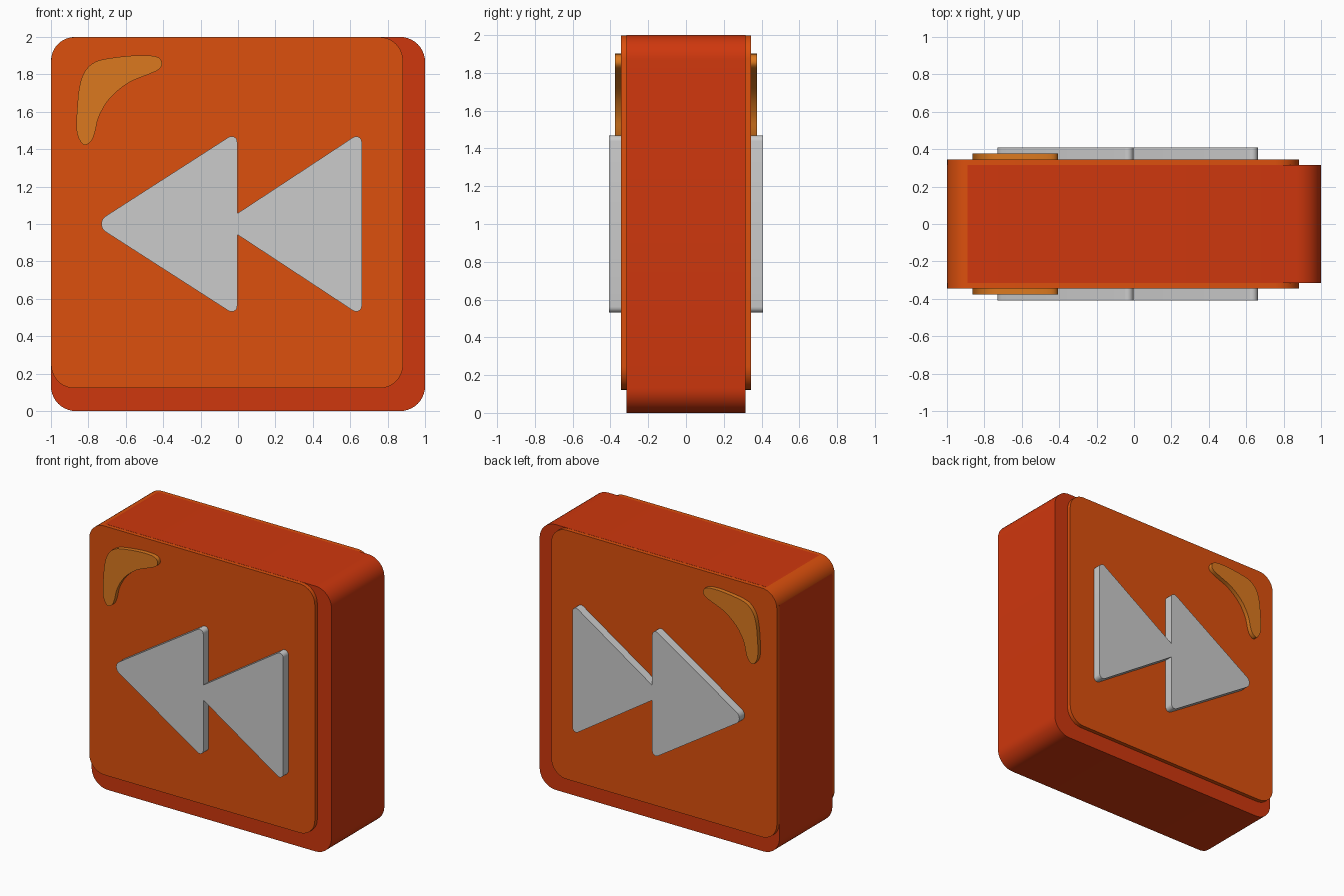
import bpy, bmesh, math
from mathutils import Vector

if "Cube" in bpy.data.objects:
    bpy.data.objects.remove(bpy.data.objects["Cube"])


def rounded(corners, steps=10):
    """Outline from (x, z, radius) corners; radius 0 stays sharp."""
    out = []
    n = len(corners)
    for i, (x, z, r) in enumerate(corners):
        p = Vector((x, z))
        if r == 0:
            out.append(p)
            continue
        a = (Vector(corners[i - 1][:2]) - p).normalized()
        b = (Vector(corners[(i + 1) % n][:2]) - p).normalized()
        half = a.angle(b) / 2
        centre = p + (a + b).normalized() * (r / math.sin(half))
        start = p + a * (r / math.tan(half)) - centre
        end = p + b * (r / math.tan(half)) - centre
        total = math.pi - 2 * half
        for k in range(steps + 1):
            t = k / steps
            out.append(centre + (start * math.sin((1 - t) * total)
                                 + end * math.sin(t * total)) / math.sin(total))
    return out


def smooth_loop(pts, steps=4):
    """Closed Catmull-Rom curve through the points."""
    p = [Vector(q) for q in pts]
    n = len(p)
    out = []
    for i in range(n):
        a, b, c, d = p[i - 1], p[i], p[(i + 1) % n], p[(i + 2) % n]
        for k in range(steps):
            t = k / steps
            out.append(0.5 * (2 * b + (c - a) * t + (2 * a - 5 * b + 4 * c - d) * t ** 2
                              + (3 * b - a - 3 * c + d) * t ** 3))
    return out


def prism(name, outline, depth, color=None):
    """Extrude an x-z outline symmetrically from -depth to +depth in y."""
    bm = bmesh.new()
    face = bm.faces.new([bm.verts.new((p.x, -depth, p.y)) for p in outline])
    new = bmesh.ops.extrude_face_region(bm, geom=[face])["geom"]
    bmesh.ops.translate(bm, vec=(0, 2 * depth, 0),
                        verts=[v for v in new if isinstance(v, bmesh.types.BMVert)])
    bmesh.ops.recalc_face_normals(bm, faces=bm.faces)
    mesh = bpy.data.meshes.new(name)
    bm.to_mesh(mesh)
    bm.free()
    obj = bpy.data.objects.new(name, mesh)
    bpy.context.collection.objects.link(obj)
    if color:
        mat = bpy.data.materials.new(name + "_paint")
        mat.diffuse_color = (*color, 1)
        mat.use_nodes = True
        mat.node_tree.nodes["Principled BSDF"].inputs["Base Color"].default_value = mat.diffuse_color
        mesh.materials.append(mat)
    bpy.ops.object.select_all(action='DESELECT')
    bpy.context.view_layer.objects.active = obj
    obj.select_set(True)
    bpy.ops.object.shade_smooth_by_angle(angle=math.radians(30))
    return obj


def box(x0, x1, z0, z1, r):
    return rounded([(x0, z0, r), (x1, z0, r), (x1, z1, r), (x0, z1, r)])


# Button body and the raised face block set toward the upper left
prism("button_body", box(-1, 1, 0, 2, 0.133), 0.315, (0.62, 0.038, 0.004))
prism("face_plate", box(-0.999, 0.882, 0.122, 1.999, 0.125), 0.345, (0.716, 0.08, 0.004))

# Curved shine mark, showing on both sides
shine = [(-0.406, 1.855), (-0.43, 1.893), (-0.524, 1.902), (-0.66, 1.89),
         (-0.765, 1.866), (-0.824, 1.807), (-0.85, 1.721), (-0.86, 1.614),
         (-0.864, 1.534), (-0.856, 1.469), (-0.824, 1.423), (-0.786, 1.442),
         (-0.765, 1.49), (-0.743, 1.576), (-0.684, 1.673), (-0.588, 1.753),
         (-0.481, 1.799), (-0.428, 1.823)]
prism("shine_mark", smooth_loop(shine), 0.377, (0.708, 0.191, 0.0137))

# Double rewind arrow: upper half of the outline, mirrored about z = 1
upper = [(-0.004, 0.494, 0.03), (-0.004, 0.056, 0), (0.662, 0.494, 0.03)]
arrow = [(-0.773, 1, 0.05)]
arrow += [(x, 1 + h, r) for x, h, r in upper]
arrow += [(x, 1 - h, r) for x, h, r in reversed(upper)]
prism("rewind_arrows", rounded(arrow, 8), 0.408)
